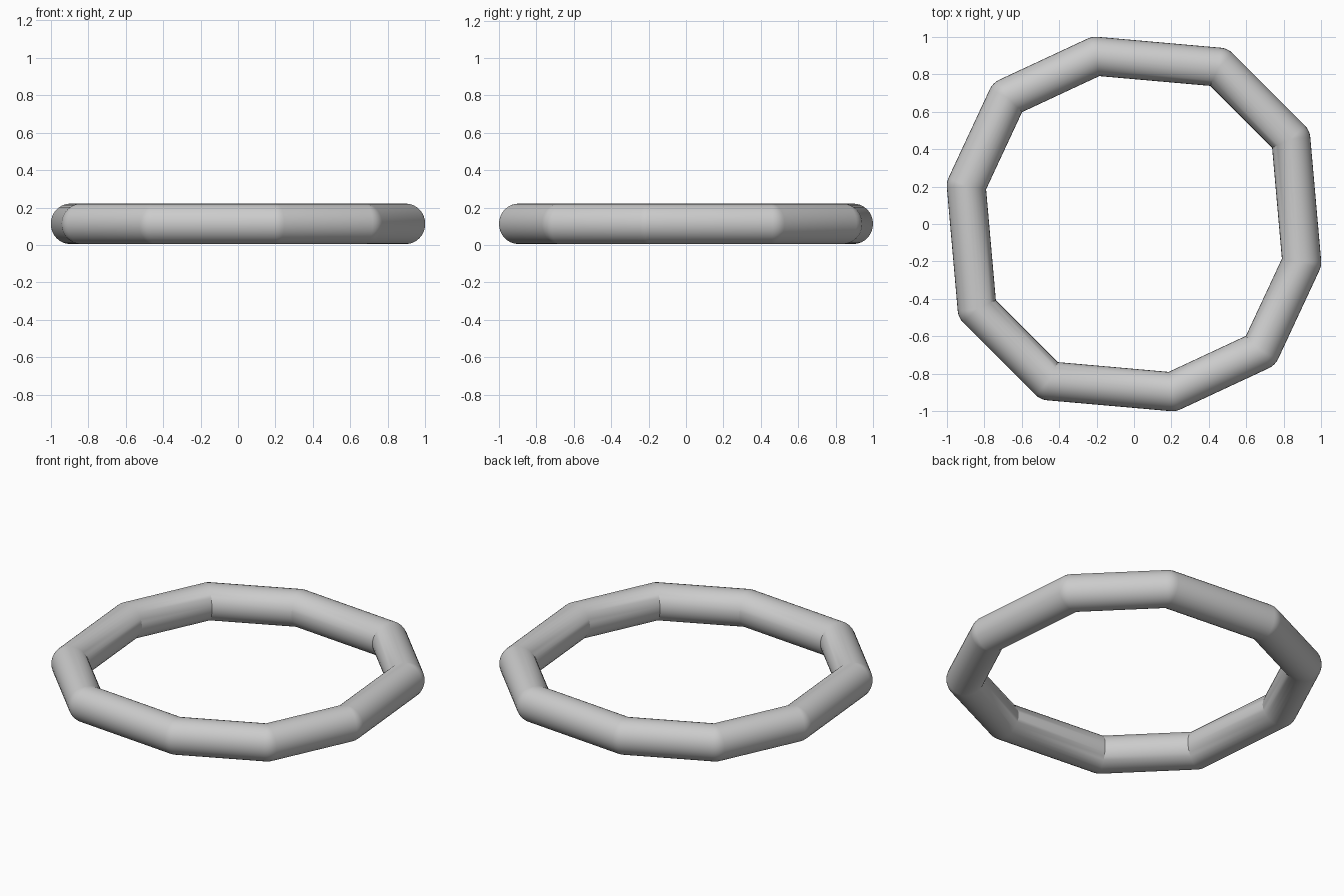
import bpy, bmesh
from math import cos, sin, pi, radians
from mathutils import Vector

if "Cube" in bpy.data.objects:
    bpy.data.objects.remove(bpy.data.objects["Cube"])

R = 0.104       # tube radius seen from above
RZ = 0.108      # tube half height
ZC = 0.113      # centre height
SIDES = 32
ARC = 4         # steps around the outside of each bend

# centre line: half of the ten corners, the rest by point symmetry (clockwise)
half = [(-0.204, 0.896), (0.454, 0.838), (0.838, 0.454), (0.896, -0.204), (0.676, -0.676)]
path = [Vector(p) for p in half] + [-Vector(p) for p in half]
n = len(path)


def outward(a, b):
    d = (b - a).normalized()
    return Vector((-d.y, d.x))


# ring tube: bends rounded outside, mitred inside
bm = bmesh.new()
rings = []
for i, c in enumerate(path):
    n1 = outward(path[i - 1], c)
    n2 = outward(c, path[(i + 1) % n])
    mid = (n1 + n2).normalized()
    miter = mid / mid.dot(n1)
    for k in range(ARC + 1):
        nrm = n1.slerp(n2, k / ARC)
        ring = []
        for s in range(SIDES):
            a = 2 * pi * s / SIDES
            u = R * cos(a)
            p = c + u * (nrm if u > 0 else miter)
            ring.append(bm.verts.new((p.x, p.y, ZC + RZ * sin(a))))
        rings.append(ring)
for i, r0 in enumerate(rings):
    r1 = rings[(i + 1) % len(rings)]
    for s in range(SIDES):
        t = (s + 1) % SIDES
        bm.faces.new((r0[s], r0[t], r1[t], r1[s]))
bmesh.ops.remove_doubles(bm, verts=bm.verts, dist=1e-5)
bmesh.ops.recalc_face_normals(bm, faces=bm.faces)

mesh = bpy.data.meshes.new("ring_tube")
bm.to_mesh(mesh)
bm.free()
obj = bpy.data.objects.new("ring_tube", mesh)
bpy.context.collection.objects.link(obj)
bpy.context.view_layer.objects.active = obj
obj.select_set(True)
bpy.ops.object.shade_smooth_by_angle(angle=radians(28))
